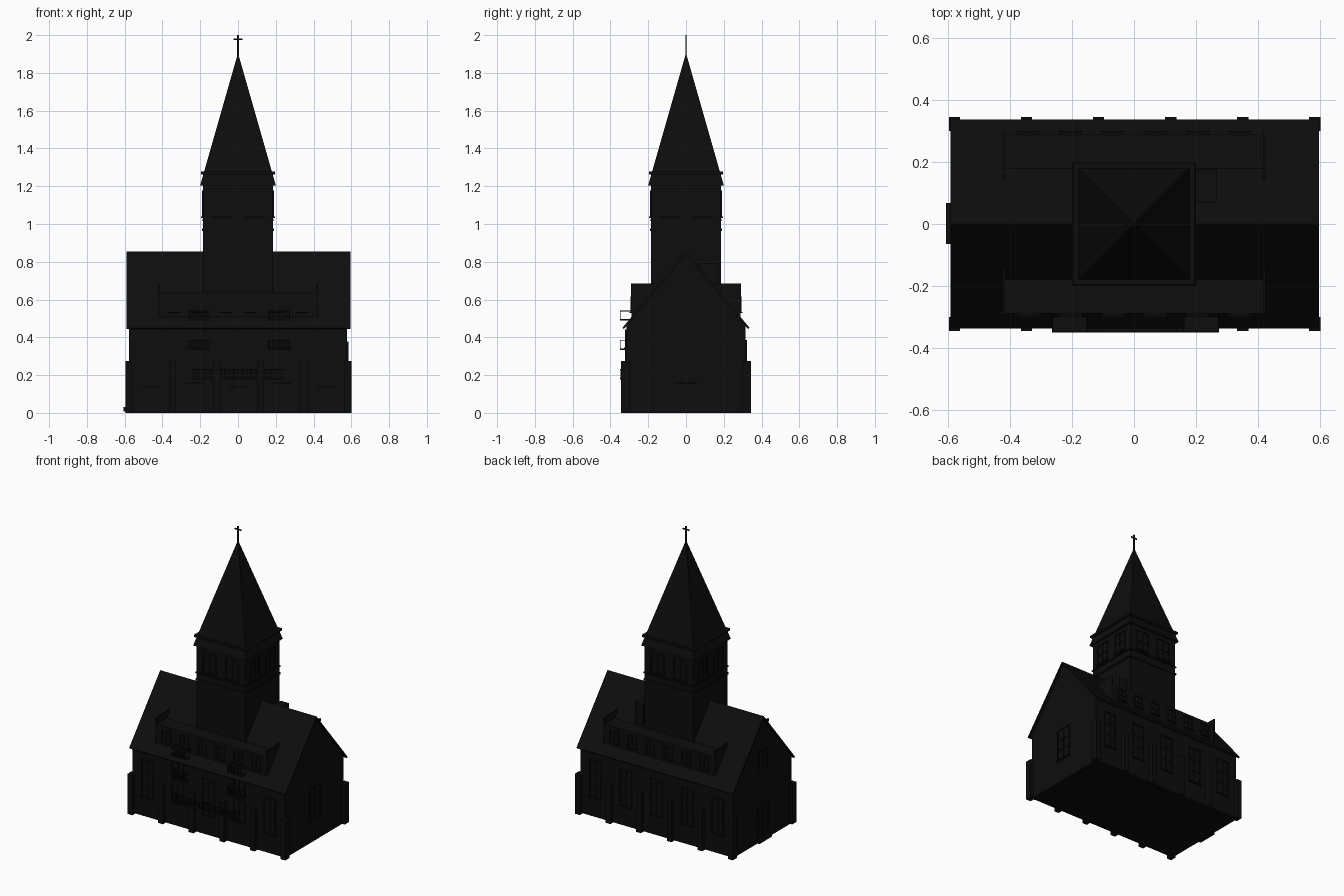
import bpy
import bmesh
from mathutils import Vector

old = bpy.data.objects.get("Cube")
if old:
    bpy.data.objects.remove(old, do_unlink=True)


def material(name, v):
    m = bpy.data.materials.new(name)
    m.use_nodes = True
    m.diffuse_color = (v, v, v, 1)
    m.node_tree.nodes["Principled BSDF"].inputs["Base Color"].default_value = (v, v, v, 1)
    return m


BLACK = material("soft black", 0.004)


def finish(name, bm):
    bmesh.ops.recalc_face_normals(bm, faces=bm.faces)
    me = bpy.data.meshes.new(name)
    bm.to_mesh(me)
    bm.free()
    me.materials.append(BLACK)
    ob = bpy.data.objects.new(name, me)
    bpy.context.collection.objects.link(ob)
    return ob


def add_box(bm, lo, hi):
    lo, hi = Vector(lo), Vector(hi)
    for v in bmesh.ops.create_cube(bm, size=1)["verts"]:
        v.co = Vector((v.co[i] * (hi[i] - lo[i]) + (lo[i] + hi[i]) / 2 for i in range(3)))


def boxes(name, pairs):
    bm = bmesh.new()
    for lo, hi in pairs:
        add_box(bm, lo, hi)
    return finish(name, bm)


def prism(name, profile, x0, x1):
    """Extrude a (y, z) profile along x."""
    bm = bmesh.new()
    face = bm.faces.new([bm.verts.new((x0, y, z)) for y, z in profile])
    new = bmesh.ops.extrude_face_region(bm, geom=[face])["geom"]
    bmesh.ops.translate(bm, vec=(x1 - x0, 0, 0),
                        verts=[g for g in new if isinstance(g, bmesh.types.BMVert)])
    return finish(name, bm)


def on_wall(side, wall, u0, u1, z0, z1, d0, d1):
    """Box corners on a wall: u along the wall, d outward from it."""
    a, b = sorted((side[1] * (wall + d0), side[1] * (wall + d1)))
    if side[0] == "y":
        return (u0, a, z0), (u1, b, z1)
    return (a, u0, z0), (b, u1, z1)


def window(name, side, wall, u, z0, z1, w, rails=1):
    """Pane with frame, mullion, cross rails and a sill."""
    h, t = w / 2, 0.007
    boxes(name + "_pane", [on_wall(side, wall, u - h, u + h, z0, z1, -0.004, 0.002)])
    bars = [(u - h - t, u - h, z0, z1), (u + h, u + h + t, z0, z1),
            (u - h - t, u + h + t, z1, z1 + t), (u - t / 3, u + t / 3, z0, z1)]
    for i in range(rails):
        z = z0 + (z1 - z0) * (i + 1) / (rails + 1)
        bars.append((u - h, u + h, z - t / 3, z + t / 3))
    parts = [on_wall(side, wall, *b, -0.004, 0.007) for b in bars]
    parts.append(on_wall(side, wall, u - h - 0.012, u + h + 0.012, z0 - t, z0, -0.004, 0.012))
    boxes(name + "_frame", parts)


FRONT, BACK, RIGHT, LEFT = ("y", -1), ("y", 1), ("x", -1), ("x", 1)
RIDGE, EAVE_Y, EAVE_Z = 0.855, 0.337, 0.45
SLOPE = (RIDGE - EAVE_Z) / EAVE_Y
WX, WY = 0.578, 0.316

# Gabled body and thin overhanging roof
wall_top = RIDGE - SLOPE * WY - 0.01
prism("body_walls", [(-WY, 0.008), (WY, 0.008), (WY, wall_top),
                     (0, RIDGE - 0.01), (-WY, wall_top)], -WX, WX)
prism("roof", [(-EAVE_Y, EAVE_Z), (0, RIDGE), (EAVE_Y, EAVE_Z),
               (EAVE_Y - 0.008, EAVE_Z - 0.007), (0, RIDGE - 0.018),
               (-EAVE_Y + 0.008, EAVE_Z - 0.007)], -0.59, 0.595)

# Base frame and floor joists
joists = [((-WX, y - 0.012, 0), (WX, y + 0.012, 0.02))
          for y in [-0.3 + 0.075 * i for i in range(9)]]
joists += [((s * 0.568 - 0.012, -WY, 0), (s * 0.568 + 0.012, WY, 0.02)) for s in (-1, 1)]
boxes("floor_joists", joists)

# Buttresses
piers = []
for i in range(6):
    x = -0.578 + 0.232 * i
    for s in (-1, 1):
        a, b = sorted((s * 0.3, s * 0.345))
        piers.append(((x - 0.018, a, 0), (x + 0.018, b, 0.275)))
boxes("buttresses", piers)

# Long wall windows
for i in range(5):
    x = -0.464 + 0.232 * i
    window(f"back_window_{i}", BACK, WY, x, 0.14, 0.38, 0.075, 2)
    if i in (1, 3):
        window(f"front_lower_window_{i}", FRONT, WY, x, 0.16, 0.3, 0.075)
        window(f"front_upper_window_{i}", FRONT, WY, x, 0.345, 0.435, 0.075)
    else:
        window(f"front_window_{i}", FRONT, WY, x, 0.14, 0.38, 0.075, 2)

# Gable windows, door and step
window("left_gable_window", LEFT, WX, 0, 0.16, 0.37, 0.105, 2)
window("right_gable_window", RIGHT, WX, 0, 0.5, 0.62, 0.08)
window("door", RIGHT, WX, 0, 0.035, 0.25, 0.1, 2)
boxes("door_step", [((-0.605, -0.065, 0.008), (-0.56, 0.068, 0.032))])

# Long dormers with raised side walls
DX, DY, DTOP = 0.42, 0.288, 0.64
for side, label in ((FRONT, "front"), (BACK, "back")):
    s = side[1]
    prism(label + "_dormer", [(s * DY, 0.5), (s * DY, DTOP), (s * 0.17, DTOP),
                              (s * 0.17, 0.6)], -DX, DX)
    for k in (-1, 1):
        prism(f"{label}_dormer_cheek", [(s * DY, 0.5), (s * (DY + 0.003), 0.685),
                                        (s * 0.135, 0.685), (s * 0.135, 0.66)],
              k * DX - 0.004, k * DX + 0.004)
    for i in range(6):
        window(f"{label}_dormer_window_{i}", side, DY, -0.34 + 0.136 * i, 0.535, 0.61, 0.05)

# Balconies: floor slab and thin railing
def balcony(name, x0, x1, z, inner):
    rail = [((x0, -0.35, z - 0.004), (x1, inner, z + 0.004)),
            ((x0, -0.35, z + 0.045), (x1, -0.346, z + 0.05))]
    count = max(2, round((x1 - x0) / 0.012))
    for i in range(count + 1):
        x = x0 + (x1 - x0 - 0.003) * i / count
        rail.append(((x, -0.35, z), (x + 0.003, -0.347, z + 0.048)))
    for x in (x0, x1 - 0.003):
        rail.append(((x, -0.35, z + 0.045), (x + 0.003, inner, z + 0.05)))
    boxes(name, rail)


for x in (-0.207, 0.217):
    balcony("upper_balcony", x - 0.057, x + 0.057, 0.492, -0.28)
    balcony("middle_balcony", x - 0.057, x + 0.057, 0.337, -0.31)
balcony("lower_balcony", -0.24, 0.24, 0.182, -0.31)

# Tower with string courses
T = 0.184
boxes("tower", [((-T, -T, 0.5), (T, T, 1.23))])
for z, r, h in ((0.97, 0.19, 0.012), (1.02, 0.191, 0.005), (1.27, 0.197, 0.014)):
    boxes("tower_band", [((-r, -r, z - h / 2), (r, r, z + h / 2))])
for label, side in (("front", FRONT), ("back", BACK), ("right", RIGHT), ("left", LEFT)):
    for u in (-0.085, 0.085):
        window(f"{label}_belfry_window", side, T, u, 1.04, 1.17, 0.085)

# Pyramid spire and cross
bm = bmesh.new()
base = [bm.verts.new((a * 0.2, b * 0.2, 1.205)) for a, b in ((-1, -1), (1, -1), (1, 1), (-1, 1))]
tip = bm.verts.new((0, 0, 1.905))
bm.faces.new(base)
for i in range(4):
    bm.faces.new((base[i], base[(i + 1) % 4], tip))
finish("spire", bm)
boxes("cross", [((-0.004, -0.003, 1.88), (0.004, 0.003, 2.0)),
                ((-0.024, -0.003, 1.974), (0.024, 0.003, 1.982))])

# Chimney beside the tower
boxes("chimney", [((0.203, 0.07, 0.6), (0.265, 0.175, 0.79))])
